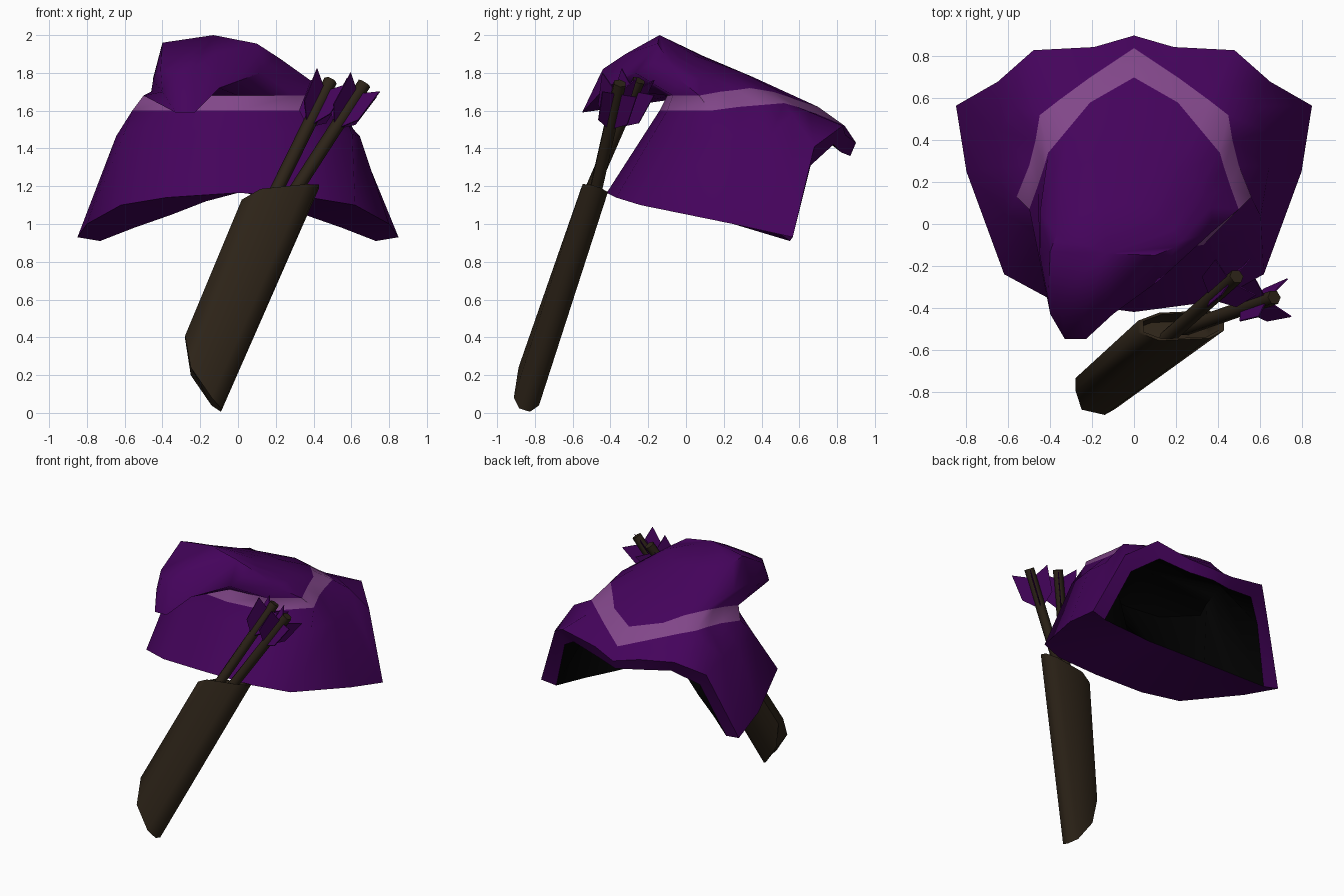
import bpy
import bmesh
import math
from mathutils import Vector

if "Cube" in bpy.data.objects:
    bpy.data.objects.remove(bpy.data.objects["Cube"], do_unlink=True)


def make_material(name, red, green, blue):
    material = bpy.data.materials.new(name)
    material.use_nodes = True
    colour = (red, green, blue, 1)
    material.diffuse_color = colour
    shader = material.node_tree.nodes["Principled BSDF"]
    shader.inputs["Base Color"].default_value = colour
    shader.inputs["Roughness"].default_value = 0.9
    return material


purple = make_material("purple cloth", 0.058, 0.001, 0.105)
lilac = make_material("lilac trim", 0.22, 0.062, 0.25)
black = make_material("black lining", 0, 0, 0)
brown = make_material("brown leather", 0.026, 0.017, 0.009)


def finish(name, bm, materials, smooth_angle=55):
    """Turn a bmesh into a named, shaded object."""
    bmesh.ops.recalc_face_normals(bm, faces=bm.faces[:])
    mesh = bpy.data.meshes.new(name)
    bm.to_mesh(mesh)
    bm.free()
    for material in materials:
        mesh.materials.append(material)
    part = bpy.data.objects.new(name, mesh)
    bpy.context.collection.objects.link(part)
    bpy.ops.object.select_all(action="DESELECT")
    part.select_set(True)
    bpy.context.view_layer.objects.active = part
    bpy.ops.object.shade_smooth_by_angle(angle=math.radians(smooth_angle))


def loft(bm, rings, slots=None):
    """Skin closed rings of equal length; a one-point ring closes as a fan."""
    rows = [[bm.verts.new(point) for point in ring] for ring in rings]
    count = max(len(row) for row in rows)
    for index, (upper, lower) in enumerate(zip(rows, rows[1:])):
        for i in range(count):
            j = (i + 1) % count
            if len(upper) == 1:
                corners = (upper[0], lower[i], lower[j])
            elif len(lower) == 1:
                corners = (upper[i], lower[0], upper[j])
            else:
                corners = (upper[i], lower[i], lower[j], upper[j])
            face = bm.faces.new(corners)
            if slots:
                face.material_index = slots[index]
    return rows


def mirrored(half):
    """Complete a ring from its back-to-front half on the +x side."""
    points = [Vector(point) for point in half]
    return points + [Vector((-p.x, p.y, p.z)) for p in points[-2:0:-1]]


# Cowl rings, each running from the back centre round to the front centre
hem = mirrored([(0, .9, 1.43), (.19, .845, 1.47), (.48, .83, 1.52),
                (.65, .68, 1.41), (.85, .565, .93), (.8, .25, 1),
                (.62, -.24, 1.1), (.38, -.37, 1.14), (0, -.42, 1.165)])
band_low = mirrored([(0, .84, 1.52), (.21, .7, 1.58), (.36, .59, 1.62),
                     (.45, .52, 1.64), (.47, .4, 1.63), (.5, .28, 1.62),
                     (.56, .13, 1.6), (.33, -.1, 1.6), (0, -.14, 1.6)])
band_high = mirrored([(0, .7, 1.62), (.21, .58, 1.66), (.31, .46, 1.7),
                      (.41, .34, 1.72), (.43, .27, 1.71), (.46, .18, 1.7),
                      (.5, .07, 1.68), (.3, -.07, 1.68), (0, -.1, 1.68)])
lip = mirrored([(0, .87, 1.36), (.18, .82, 1.38), (.42, .78, 1.42),
                (.58, .66, 1.31), (.73, .55, .91), (.55, .45, .98),
                (.35, .35, 1.05), (.17, .25, 1.12), (0, .16, 1.18)])

# Lopsided hood that droops forward over the front
droop = [(0, .35, 1.78), (.15, .3, 1.8), (.23, .24, 1.8), (.31, .18, 1.79),
         (.34, .13, 1.78), (.37, .08, 1.77), (.37, -.04, 1.77), (.12, -.27, 1.8),
         (-.1, -.43, 1.72), (-.23, -.55, 1.59), (-.33, -.55, 1.59),
         (-.4, -.43, 1.7), (-.45, -.15, 1.76), (-.45, .05, 1.77),
         (-.34, .24, 1.79), (-.18, .32, 1.79)]
crest = [(0, .1, 1.88), (.1, .05, 1.89), (.14, 0, 1.89), (.19, -.03, 1.88),
         (.21, -.05, 1.88), (.23, -.08, 1.87), (.2, -.11, 1.89),
         (.1, -.15, 1.955), (-.12, -.32, 1.9), (-.24, -.44, 1.82),
         (-.34, -.45, 1.8), (-.41, -.36, 1.82), (-.4, -.13, 1.96),
         (-.37, -.05, 1.93), (-.27, .04, 1.9), (-.14, .09, 1.89)]

# Shoulders swell out between hem and band
swell = [0, 0, 0, .07, .07, .07, .03, 0, 0]
shoulder = []
for i, (low, high) in enumerate(zip(hem, band_low)):
    point = low.lerp(high, 0.75)
    point.x += math.copysign(swell[min(i, len(hem) - i)], point.x)
    shoulder.append(point)

# Lining follows the inside of the band
lining_centre = Vector((0, .2, 1.45))
lining = [lining_centre.lerp(point, 0.88) for point in band_low]

bm = bmesh.new()
loft(bm, [[(-.13, -.14, 2)], crest, droop, band_high, band_low, shoulder,
          hem, lip, lining, [(0, .1, 1.8)]],
     [0, 0, 0, 1, 0, 0, 0, 2, 2])
finish("hooded_cowl", bm, [purple, lilac, black])


# Quiver: flattened tube with an angled foot and a recessed mouth
def flat_ring(edge_points, scale=1.0, drop=(0, 0, 0)):
    """Give a line of four points thickness, making an eight-sided ring."""
    points = [Vector(p) for p in edge_points]
    centre = sum(points, Vector()) / len(points)
    depth = Vector((0, .95, -.3))
    halves = [.03, .07, .07, .03]
    front = [p - depth * h for p, h in zip(points, halves)]
    back = [p + depth * h for p, h in zip(points, halves)]
    return [centre.lerp(p, scale) + Vector(drop) for p in front + back[::-1]]


mouth = [(.02, -.49, 1.12), (.12, -.49, 1.165), (.36, -.48, 1.19), (.43, -.48, 1.2)]
foot = [(-.28, -.765, .4), (-.25, -.82, .22), (-.14, -.845, .06), (-.09, -.855, .015)]
bm = bmesh.new()
rows = loft(bm, [flat_ring(foot), flat_ring(mouth), flat_ring(mouth, 0.88),
                 flat_ring(mouth, 0.88, (-.05, -.04, -.12))])
bm.faces.new(rows[0])
bm.faces.new(rows[-1])
finish("quiver", bm, [brown], 65)


# Arrows: six-sided shafts with four swept vanes each
def add_arrow(side, start, end):
    start, end = Vector(start), Vector(end)
    axis = (end - start).normalized()
    across = axis.cross(Vector((0, 1, 0))).normalized()
    upright = axis.cross(across)

    def around(angle):
        return across * math.cos(angle) + upright * math.sin(angle)

    bm = bmesh.new()
    spokes = [around(math.tau * i / 6) * 0.036 for i in range(6)]
    rows = loft(bm, [[p + s for s in spokes] for p in (start, end)])
    for row in rows:
        bm.faces.new(row)
    finish(side + "_arrow_shaft", bm, [brown], 65)

    bm = bmesh.new()
    outline = [(0.02, -0.28), (0.11, -0.2), (0.13, -0.01), (0.02, -0.06)]
    for i in range(4):
        out = around(math.tau * (i + 0.5) / 4)
        edge = out.cross(axis) * 0.003
        sides = [[end + out * r + axis * t + shift for r, t in outline]
                 for shift in (edge, -edge)]
        for row in loft(bm, sides):
            bm.faces.new(row)
    finish(side + "_arrow_vanes", bm, [purple], 20)


add_arrow("right", (.15, -.55, 1.07), (.49, -.25, 1.76))
add_arrow("left", (.24, -.5, 1.08), (.67, -.35, 1.745))
